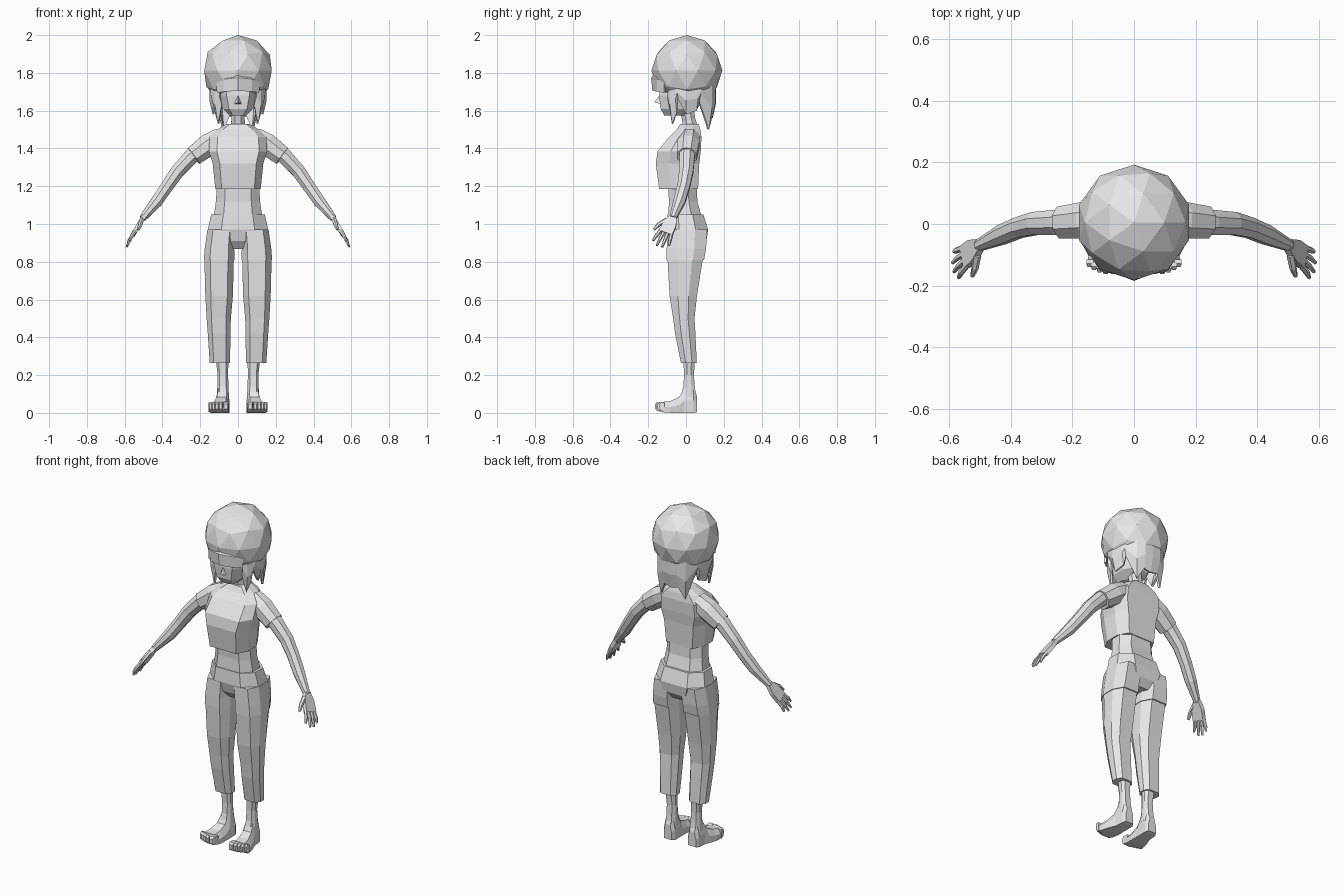
import bpy, bmesh
from math import sin, cos, pi, radians
from mathutils import Vector

if "Cube" in bpy.data.objects:
    bpy.data.objects.remove(bpy.data.objects["Cube"], do_unlink=True)

grey = bpy.data.materials.new("plain light grey")
grey.use_nodes = True
grey.diffuse_color = (0.8, 0.8, 0.8, 1)
grey.node_tree.nodes["Principled BSDF"].inputs["Base Color"].default_value = (0.8, 0.8, 0.8, 1)


def finish(name, bm, mirror=False, thick=0):
    """Turn a bmesh into a flat-shaded object."""
    bmesh.ops.recalc_face_normals(bm, faces=bm.faces)
    mesh = bpy.data.meshes.new(name)
    bm.to_mesh(mesh)
    bm.free()
    mesh.materials.append(grey)
    ob = bpy.data.objects.new(name, mesh)
    bpy.context.scene.collection.objects.link(ob)
    if thick:
        ob.modifiers.new("thickness", "SOLIDIFY").thickness = thick
    if mirror:
        ob.modifiers.new("other_side", "MIRROR")
    return ob


def skin(name, rings, mirror=False):
    """Bridge closed rings of points and cap both ends."""
    bm = bmesh.new()
    loops = [[bm.verts.new(p) for p in ring] for ring in rings]
    n = len(loops[0])
    for a, b in zip(loops, loops[1:]):
        for i in range(n):
            j = (i + 1) % n
            bm.faces.new((a[i], a[j], b[j], b[i]))
    bm.faces.new(loops[0])
    bm.faces.new(loops[-1])
    return finish(name, bm, mirror)


def loft(name, sections, k=0.6, mirror=False):
    """Sections are (z, centre x, half width, front y, back y)."""
    shape = [(1, -.4), (1, .4), (k, 1), (-k, 1), (-1, .4), (-1, -.4), (-k, -1), (k, -1)]
    rings = [[(cx + u * hw, (yf + yb) / 2 + v * (yb - yf) / 2, z) for u, v in shape]
             for z, cx, hw, yf, yb in sections]
    return skin(name, rings, mirror)


def tube(name, path, radii, sides=8, mirror=True):
    """Tapered limb along a path."""
    pts = [Vector(p) for p in path]
    rings = []
    for i, p in enumerate(pts):
        t = (pts[min(i + 1, len(pts) - 1)] - pts[max(i - 1, 0)]).normalized()
        a = t.cross(Vector((0, 1, 0))).normalized()
        b = t.cross(a)
        turns = [2 * pi * (s + .5) / sides for s in range(sides)]
        rings.append([p + radii[i] * (a * cos(q) + b * sin(q)) for q in turns])
    return skin(name, rings, mirror)


def hull(name, points, mirror=False):
    bm = bmesh.new()
    for p in points:
        bm.verts.new(p)
    bmesh.ops.convex_hull(bm, input=bm.verts)
    return finish(name, bm, mirror)


def sheet(name, columns, mirror=False, thick=.012):
    """Thin panel through columns of points."""
    bm = bmesh.new()
    cols = [[bm.verts.new(p) for p in c] for c in columns]
    for a, b in zip(cols, cols[1:]):
        for i in range(len(a) - 1):
            bm.faces.new((a[i], b[i], b[i + 1], a[i + 1]))
    return finish(name, bm, mirror, thick)


# Head, nose and neck
loft("head", [(1.575, 0, .045, -.115, -.01), (1.61, 0, .08, -.135, .06),
              (1.68, 0, .1, -.142, .1), (1.78, 0, .1, -.135, .1)])
hull("nose", [(-.02, -.135, 1.635), (.02, -.135, 1.635), (0, -.168, 1.645), (0, -.135, 1.69)])
tube("neck", [(0, .03, 1.48), (0, .015, 1.55), (0, 0, 1.63)], [.045, .038, .04], mirror=False)

# Faceted round hair, open underneath
bm = bmesh.new()
bmesh.ops.create_icosphere(bm, subdivisions=2, radius=.188)
bmesh.ops.translate(bm, verts=bm.verts, vec=(0, .005, 1.812))
bmesh.ops.bisect_plane(bm, geom=bm.verts[:] + bm.edges[:] + bm.faces[:],
                       plane_co=(0, 0, 1.69), plane_no=(0, 0, -1), clear_outer=True)
bmesh.ops.holes_fill(bm, edges=[e for e in bm.edges if e.is_boundary])
finish("hair_crown", bm)

# Fringe over the forehead
sheet("hair_fringe", [[(.115 * t, -.15 + .06 * t * t, 1.815 - .04 * t * t),
                       (.115 * t, -.185 + .07 * t * t, 1.775 - .02 * t * t),
                       (.112 * t, -.178 + .06 * t * t, 1.705 - .01 * t * t)]
                      for t in (-1, -.65, 0, .65, 1)])

# Jagged hanging locks: angle from the front, radius, tip height
locks = [(45, .14, 1.63), (55, .148, 1.53), (68, .15, 1.59), (72, .152, 1.66), (90, .152, 1.58),
         (115, .152, 1.6), (121, .155, 1.65), (146, .165, 1.5), (162, .165, 1.57), (180, .16, 1.56)]
columns = []
for angle, r, tip in locks:
    s, c = sin(radians(angle)), -cos(radians(angle))
    columns.append([(r * s, r * c, 1.73), (r * s, r * c, (tip + 1.73) / 2),
                    ((r - .018) * s, (r - .018) * c, tip)])
sheet("hair_locks", columns, mirror=True)

# Belly and loose cropped shirt
loft("belly", [(1.03, 0, .13, -.095, .085), (1.12, 0, .117, -.09, .06),
               (1.2, 0, .112, -.095, .058), (1.3, 0, .12, -.1, .06)])
loft("shirt", [(1.185, 0, .12, -.142, .064), (1.32, 0, .134, -.16, .07),
               (1.385, 0, .155, -.15, .078), (1.46, 0, .15, -.09, .082),
               (1.5, 0, .11, -.05, .076), (1.53, 0, .06, -.03, .066)], k=.72)
tube("sleeves", [(.09, .02, 1.46), (.155, .012, 1.42), (.235, .005, 1.36)], [.055, .064, .056])

# Arms
tube("arms", [(.16, .01, 1.425), (.25, .005, 1.355), (.32, .002, 1.28), (.375, -.012, 1.2),
              (.43, -.035, 1.12), (.505, -.07, 1.03)],
     [.05, .044, .04, .036, .034, .02])

# Hands: thin palm, four spread fingers and a thumb
wrist = Vector((.505, -.07, 1.03))
along = Vector((.085, -.07, -.145)).normalized()
normal = along.cross(Vector((0, 1, 0))).normalized()
across = normal.cross(along)


def hand(l, w, n=0):
    return wrist + along * l + across * w + normal * n


hull("palms", [hand(l, s * w, t * .012) for l, w in ((-.01, .018), (.04, .036), (.1, .038))
               for s in (-1, 1) for t in (-1, 1)], mirror=True)
for i, length in enumerate((.165, .185, .182, .16)):
    w = (i - 1.5) * .02
    tube(f"finger_{i + 1}", [hand(.09, w), hand(.135, w * 1.3, .002), hand(length, w * 1.5, -.004)],
         [.011, .01, .006], 6)
tube("thumbs", [hand(.02, -.025), hand(.06, -.055, -.006), hand(.095, -.068, -.012)],
     [.014, .012, .007], 6)

# Trousers
loft("trouser_hips", [(.868, 0, .07, -.05, .075), (.91, 0, .13, -.085, .108),
                      (.97, 0, .16, -.102, .117), (1.05, 0, .142, -.098, .092)], k=.55)
loft("trouser_thighs", [(.81, .1, .081, -.102, .096), (.87, .098, .078, -.102, .106),
                        (.97, .088, .074, -.1, .112)], mirror=True)
loft("trouser_legs", [(.265, .096, .054, -.027, .057), (.42, .1, .06, -.058, .05),
                      (.5, .102, .064, -.068, .045), (.62, .1, .073, -.087, .058),
                      (.82, .1, .078, -.098, .09)], mirror=True)

# Ankles
loft("ankles", [(.08, .08, .033, -.03, .055), (.14, .08, .029, -.014, .046),
                (.2, .08, .028, -.01, .042), (.3, .085, .034, -.015, .048)], mirror=True)

# Feet: cross-sections from heel to toe (y, centre x, half width, bottom, top)
foot = [(.058, .08, .026, .004, .09), (.04, .08, .035, 0, .135), (-.01, .082, .037, 0, .13),
        (-.035, .087, .042, 0, .085), (-.08, .094, .05, 0, .064), (-.125, .1, .052, .004, .058)]
skin("feet", [[(cx + u * hw, y, lo + v * (hi - lo))
               for u, v in ((1, 0), (1, .5), (.6, 1), (-.6, 1), (-1, .5), (-1, 0))]
              for y, cx, hw, lo, hi in foot], mirror=True)

# Toes, big toe on the inner side
for i, (x, w, tip) in enumerate([(.065, .016, -.163), (.092, .011, -.163), (.112, .01, -.157),
                                 (.13, .01, -.15), (.146, .009, -.14)]):
    hull(f"toe_{i + 1}", [(x + s * w * f, y, z) for s in (-1, 1)
                          for f, y, z in ((1, -.115, .004), (1, -.115, .055), (1, tip + .012, .01),
                                          (.9, tip + .012, .058), (.6, tip, .02), (.6, tip, .048))],
         mirror=True)
